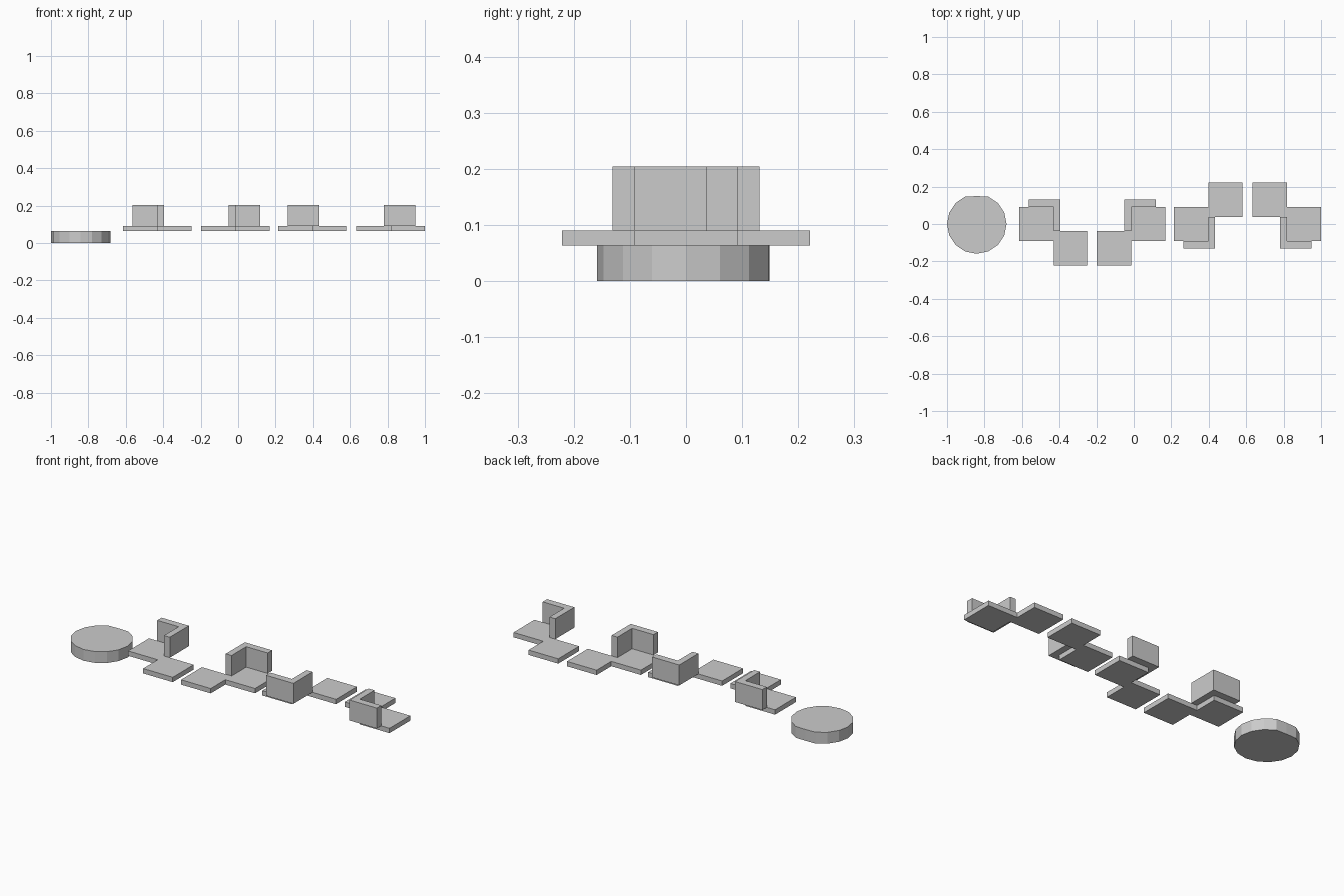
import bpy, bmesh
from math import sin, cos, pi

if "Cube" in bpy.data.objects:
    bpy.data.objects.remove(bpy.data.objects["Cube"])


def prism(name, outline, z0, z1):
    """Extrude a closed 2D outline from z0 up to z1."""
    bm = bmesh.new()
    face = bm.faces.new([bm.verts.new((x, y, z0)) for x, y in outline])
    top = bmesh.ops.extrude_face_region(bm, geom=[face])["geom"]
    for v in top:
        if isinstance(v, bmesh.types.BMVert):
            v.co.z = z1
    bmesh.ops.recalc_face_normals(bm, faces=bm.faces)
    mesh = bpy.data.meshes.new(name)
    bm.to_mesh(mesh)
    bm.free()
    obj = bpy.data.objects.new(name, mesh)
    bpy.context.collection.objects.link(obj)
    return obj


# Low-poly round disc, slightly flattened on its back edge
disc = [(-0.841 + 0.159 * cos(i * pi / 8), min(0.159 * sin(i * pi / 8), 0.149))
        for i in range(16)]
prism("round_disc", disc, 0.0, 0.063)

# Two square plates joined along part of one side
PLATE = [(-0.183, 0.092), (0, 0.092), (0, -0.037), (0.183, -0.037),
         (0.183, -0.221), (0, -0.221), (0, -0.092), (-0.183, -0.092)]
# Corner wall hugging the outside of the first square
WALL = [(-0.132, 0.092), (0, 0.092), (0, -0.037),
        (0.036, -0.037), (0.036, 0.131), (-0.132, 0.131)]

# Four corner pieces, mirrored in x and y: joint position, x sign, y sign
PIECES = {
    "back_left": (-0.431, 1, 1),
    "back_right": (-0.014, -1, 1),
    "front_left": (0.397, 1, -1),
    "front_right": (0.817, -1, -1),
}
for label, (cx, sx, sy) in PIECES.items():
    for part, outline, z0, z1 in (("base_plate", PLATE, 0.063, 0.09),
                                  ("corner_wall", WALL, 0.09, 0.204)):
        points = [(cx + sx * x, sy * y) for x, y in outline]
        prism(f"{part}_{label}", points, z0, z1)
